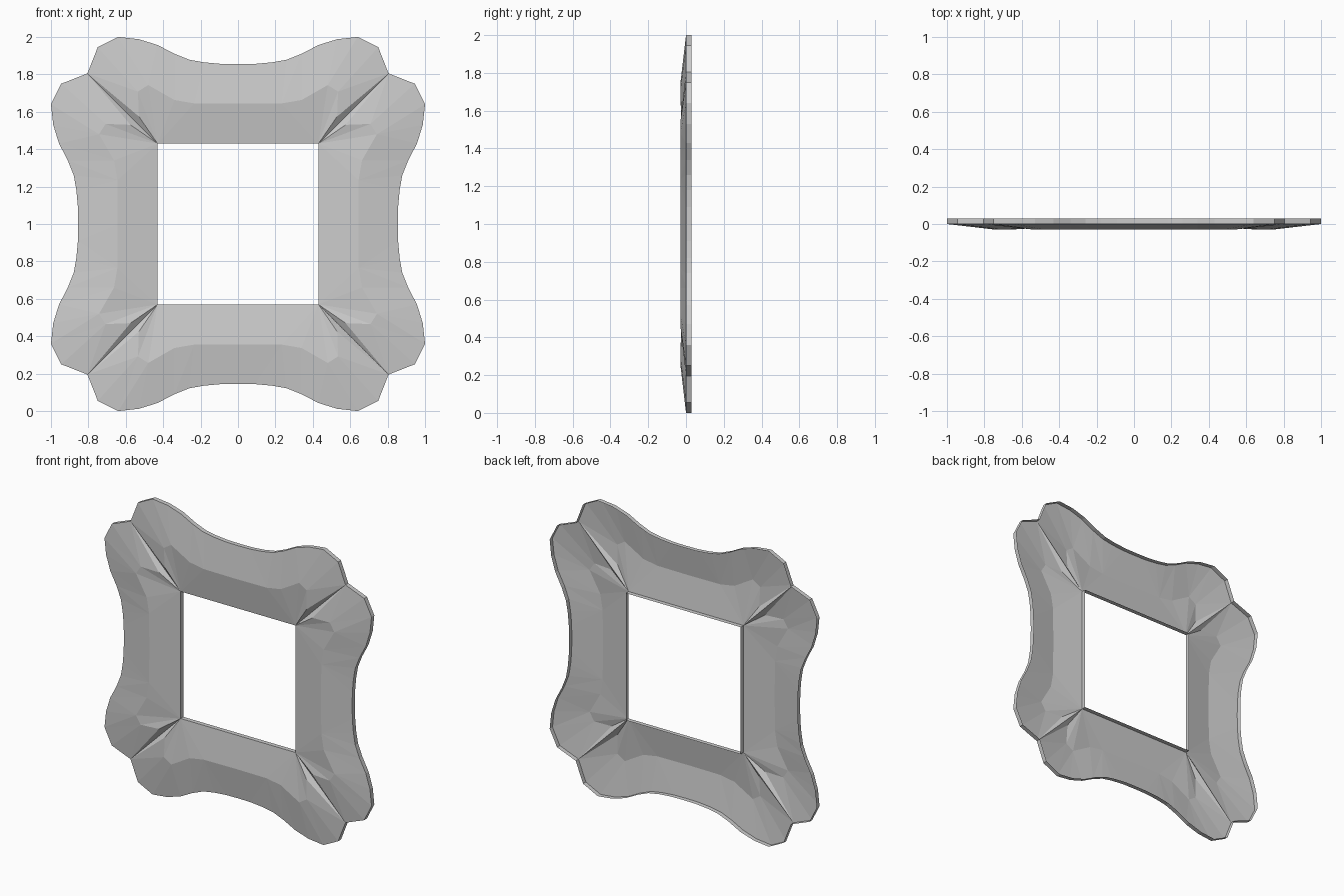
import bpy, bmesh

if "Cube" in bpy.data.objects:
    bpy.data.objects.remove(bpy.data.objects["Cube"])

T = 0.03  # rim depth behind the face

# One eighth of the frame (half of the top rail): across, out from centre, depth
outer = [(0, .855, 0), (.09, .856, 0), (.18, .864, 0), (.26, .878, 0), (.34, .91, 0), (.43, .957, 0),
         (.53, .988, 0), (.64, 1, 0), (.75, .945, 0), (.805, .805, 0)]
ridge = [(0, .643, -.03), (.235, .645, -.03), (.34, .663, -.03), (.48, .743, -.03),
         (.535, .708, -.03), (.53, .575, -.025)]
inner = [(0, .43, 0), (.43, .43, 0)]
pts = outer + ridge + inner
R, I, C = len(outer), len(outer) + len(ridge), len(pts) - 1

# Outer slope, inner slope and mitre groove faces
faces = [(0, 1, R), (1, R + 1, R), (1, 2, R + 1), (2, 3, R + 1), (3, 4, R + 1), (4, R + 2, R + 1),
         (4, 5, R + 2), (5, R + 3, R + 2), (5, 6, R + 3), (6, 7, R + 3),
         (7, R + 4, R + 3), (7, 8, R + 4), (8, 9, R + 4), (9, R + 5, R + 4),
         (R, R + 1, C, I), (R + 1, R + 2, C), (R + 2, R + 3, C), (R + 3, R + 4, C),
         (R + 4, R + 5, C), (R + 5, 9, C)]
rims = [(i, i + 1) for i in range(R - 1)] + [(I, C)]

bm = bmesh.new()
# Repeat the eighth by mirroring across the axes and the diagonals
for swap in (False, True):
    for sx in (1, -1):
        for sz in (1, -1):
            flip = (sx * sz < 0) != swap

            def add(x, y, z):
                a, b = (z, x) if swap else (x, z)
                return bm.verts.new((sx * a, y, 1 + sz * b))

            def face(vs):
                bm.faces.new(vs[::-1] if flip else vs)

            # Embossed front face, open at the back
            front = [add(a, y, b) for a, b, y in pts]
            for f in faces:
                face([front[i] for i in f])
            # Thin outer and inner rim walls
            back = {i: add(pts[i][0], T, pts[i][1]) for r in rims for i in r}
            for i, j in rims:
                face([front[i], front[j], back[j], back[i]])
bmesh.ops.remove_doubles(bm, verts=bm.verts[:], dist=0.0005)
bmesh.ops.recalc_face_normals(bm, faces=bm.faces[:])

mesh = bpy.data.meshes.new("ornamental_frame")
bm.to_mesh(mesh)
bm.free()
frame = bpy.data.objects.new("ornamental_frame", mesh)
bpy.context.collection.objects.link(frame)
